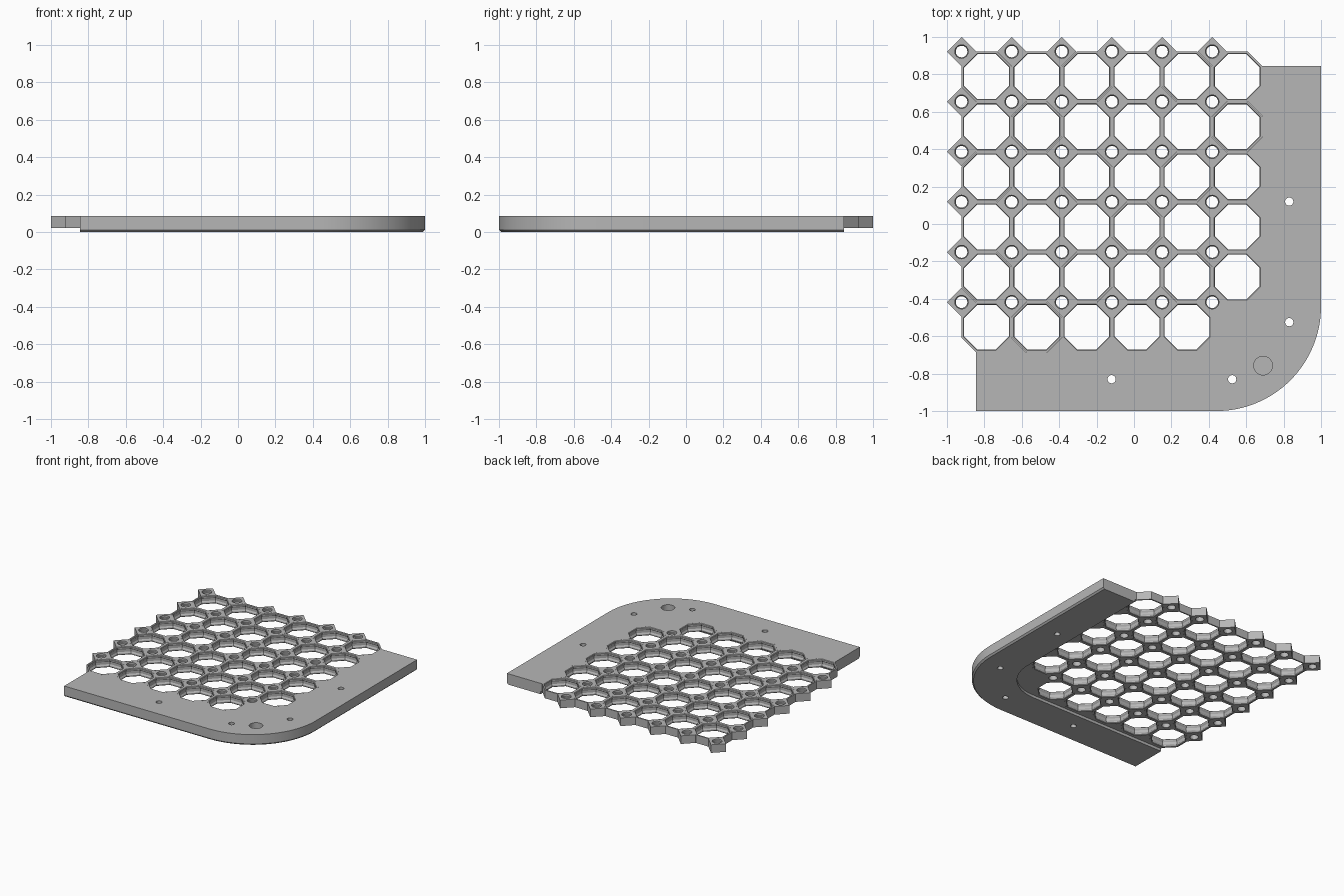
import bpy, bmesh
from math import pi, cos, sin

cube = bpy.data.objects.get("Cube")
if cube:
    bpy.data.objects.remove(cube)

# Main dimensions
PITCH, CUT = 0.268, 0.078          # cell spacing, octagon corner cut
HALF = PITCH / 2
N = 6
EDGE = -1 + CUT                    # first line of nodes
Z0, Z1 = 0.022, 0.087              # underside and top of the lattice
END = EDGE + CUT                   # where the border stops

grey = bpy.data.materials.new("plain grey")
grey.use_nodes = True
COLOR = (0.47, 0.47, 0.47, 1)
grey.diffuse_color = COLOR
grey.node_tree.nodes["Principled BSDF"].inputs["Base Color"].default_value = COLOR


def loft(bm, rings, closed):
    """Join rings of (points, z); closed wraps last to first, else caps both ends."""
    loops = [[bm.verts.new((x, y, z)) for x, y in pts] for pts, z in rings]
    pairs = list(zip(loops, loops[1:]))
    if closed:
        pairs.append((loops[-1], loops[0]))
    else:
        bm.faces.new(loops[0][::-1])
        bm.faces.new(loops[-1])
    for a, b in pairs:
        n = len(a)
        for i in range(n):
            j = (i + 1) % n
            bm.faces.new((a[i], a[j], b[j], b[i]))


def make(name, bm):
    bmesh.ops.recalc_face_normals(bm, faces=bm.faces)
    mesh = bpy.data.meshes.new(name)
    bm.to_mesh(mesh)
    bm.free()
    mesh.materials.append(grey)
    obj = bpy.data.objects.new(name, mesh)
    bpy.context.collection.objects.link(obj)
    return obj


def circle(cx, cy, r, n=24):
    return [(cx + r * cos(2 * pi * i / n), cy + r * sin(2 * pi * i / n)) for i in range(n)]


def octagon(cx, cy, inset):
    r = (HALF - inset) / cos(pi / 8)
    return [(cx + r * cos(pi / 8 + i * pi / 4), cy + r * sin(pi / 8 + i * pi / 4))
            for i in range(8)]


def diamond(cx, cy, n=24):
    pts = []
    for i in range(n):
        c, s = cos(2 * pi * i / n), sin(2 * pi * i / n)
        r = CUT / (abs(c) + abs(s))
        pts.append((cx + r * c, cy + r * s))
    return pts


# Octagonal cells with a lip above and below a recessed middle
LIP, RECESS, CHAMFER = 0.0144, 0.0077, 0.0038
half_profile = [(LIP - CHAMFER, 0), (LIP, CHAMFER), (LIP, 0.0134), (RECESS, 0.023)]
profile = ([(0, Z0), (0, Z1)] + [(w, Z1 - d) for w, d in half_profile]
           + [(w, Z0 + d) for w, d in reversed(half_profile)])
bm = bmesh.new()
for i in range(N):
    for j in range(N):
        if i == j == N - 1:
            continue               # this corner belongs to the border
        cx, cy = EDGE + (i + 0.5) * PITCH, -EDGE - (j + 0.5) * PITCH
        loft(bm, [(octagon(cx, cy, w), z) for w, z in profile], True)
make("lattice_cells", bm)

# Diamond nodes with countersunk holes
bm = bmesh.new()
for i in range(N):
    for j in range(N):
        cx, cy = EDGE + i * PITCH, -EDGE - j * PITCH
        loft(bm, [(diamond(cx, cy), Z0), (diamond(cx, cy), Z1),
                  (circle(cx, cy, 0.036), Z1), (circle(cx, cy, 0.036), Z1 - 0.015),
                  (circle(cx, cy, 0.031), Z1 - 0.02), (circle(cx, cy, 0.031), Z0)], True)
nodes = make("lattice_nodes", bm)


def bend(edge, radius, steps):
    """Border line running along the front, round the corner, up the right side."""
    c = edge - radius
    arc = [(c + radius * sin(a), -c - radius * cos(a))
           for a in (pi / 2 * k / steps for k in range(steps + 1))]
    return [(END, -edge)] + arc + [(edge, -END)]


# Stepped inner edge of the border, mirrored across the diagonal
line = EDGE + N * PITCH
half = [(END, -line)]
for i in range(1, N):
    x = EDGE + i * PITCH
    half += [(x - CUT, -line), (x, CUT - line)]
    if i < N - 1:
        half.append((x + CUT, -line))
half.append((x, -x - CUT))
stairs = half + [(-y, -x) for x, y in reversed(half)]

outer, chamfered = bend(1, 0.56, 32), bend(0.988, 0.548, 32)
bm = bmesh.new()
upper = outer + stairs[::-1]
loft(bm, [(upper, Z0), (upper, Z1)], False)
border = make("border_plate", bm)

# Thicker rim under the border, with a chamfered outer edge
inner = bend(0.70, 0.33, 24)[::-1]
bm = bmesh.new()
loft(bm, [(chamfered + inner, 0), (outer + inner, 0.012), (outer + inner, Z0)], False)
rim = make("border_rim", bm)

# Screw holes and a blind round pocket
bm = bmesh.new()
for a, b in ((0.83, 0.12), (0.83, -0.525)):
    for x, y in ((a, b), (-b, -a)):
        loft(bm, [(circle(x, y, 0.022), -0.1), (circle(x, y, 0.022), 0.2)], False)
loft(bm, [(circle(0.69, -0.757, 0.05, 32), 0.04),
          (circle(0.69, -0.757, 0.05, 32), 0.2)], False)
cutter = make("hole_cutter", bm)
cutter.hide_render = True

for obj in (border, rim):
    mod = obj.modifiers.new("holes", "BOOLEAN")
    mod.operation, mod.solver, mod.object = "DIFFERENCE", "EXACT", cutter
    deps = bpy.context.evaluated_depsgraph_get()
    cut_mesh = bpy.data.meshes.new_from_object(obj.evaluated_get(deps))
    obj.modifiers.clear()
    obj.data = cut_mesh
bpy.data.objects.remove(cutter)

# Smooth the round parts, keep edges sharp
bpy.ops.object.select_all(action="DESELECT")
for obj in (nodes, border, rim):
    obj.select_set(True)
bpy.context.view_layer.objects.active = border
bpy.ops.object.shade_smooth_by_angle(angle=pi / 6)
